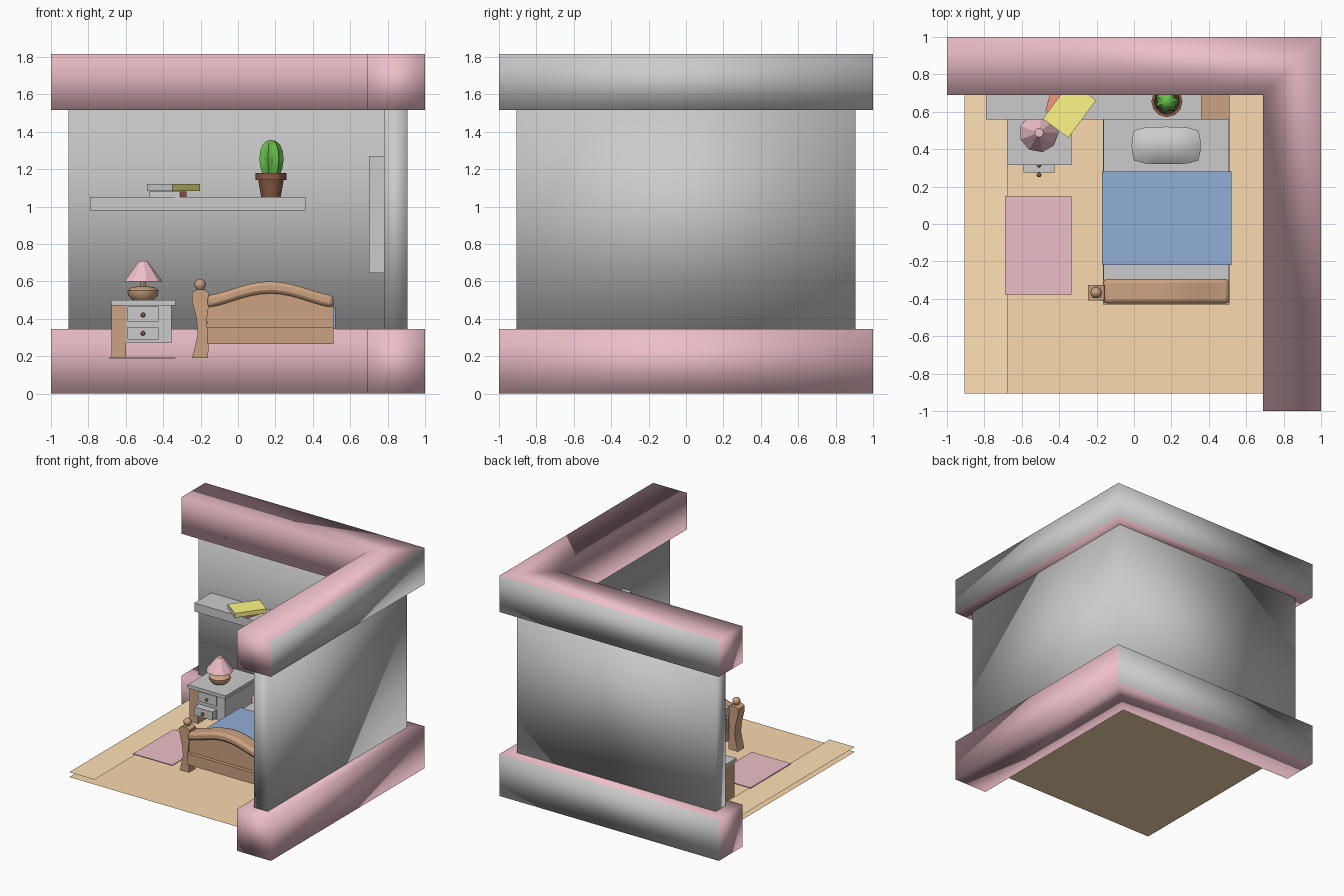
import bpy, bmesh, math
from mathutils import Matrix

if "Cube" in bpy.data.objects:
    bpy.data.objects.remove(bpy.data.objects["Cube"])

COLORS = dict(grey=(.8, .8, .8), pink=(.85, .52, .58), brown=(.6, .36, .22), floor=(.95, .7, .42),
              plank=(1, .76, .46), blue=(.28, .42, .68), yellow=(1, .92, .25), red=(.9, .32, .24),
              green=(.14, .5, .07), pot=(.24, .1, .06), soil=(.06, .03, .02))
MATS = {}


def mat(key):
    if key not in MATS:
        MATS[key] = bpy.data.materials.new(key)
        MATS[key].diffuse_color = (*COLORS[key], 1)
    return MATS[key]


def finish(name, bm, color=None, smooth=None):
    bmesh.ops.recalc_face_normals(bm, faces=bm.faces)
    me = bpy.data.meshes.new(name)
    bm.to_mesh(me)
    bm.free()
    ob = bpy.data.objects.new(name, me)
    bpy.context.collection.objects.link(ob)
    if color:
        me.materials.append(mat(color))
    if smooth is not None:
        bpy.ops.object.select_all(action='DESELECT')
        bpy.context.view_layer.objects.active = ob
        ob.select_set(True)
        bpy.ops.object.shade_smooth_by_angle(angle=math.radians(smooth))
    return ob


def box(name, x0, x1, y0, y1, z0, z1, color=None, turn=0):
    bm = bmesh.new()
    bmesh.ops.create_cube(bm, size=1)
    bm.transform(Matrix.Translation(((x0 + x1) / 2, (y0 + y1) / 2, (z0 + z1) / 2))
                 @ Matrix.Rotation(math.radians(turn), 4, 'Z')
                 @ Matrix.Diagonal((x1 - x0, y1 - y0, z1 - z0, 1)))
    return finish(name, bm, color)


def sheet(name, x0, x1, y0, y1, z, color):
    bm = bmesh.new()
    bm.faces.new([bm.verts.new(p) for p in ((x0, y0, z), (x1, y0, z), (x1, y1, z), (x0, y1, z))])
    return finish(name, bm, color)


def prism(name, pts, a, b, axis, color=None, smooth=None):
    """Extrude an outline along y (points are x,z) or z (points are x,y)."""
    bm = bmesh.new()
    f = bm.faces.new([bm.verts.new((u, a, v) if axis == 'y' else (u, v, a)) for u, v in pts])
    new = bmesh.ops.extrude_face_region(bm, geom=[f])['geom']
    d = (0, b - a, 0) if axis == 'y' else (0, 0, b - a)
    bmesh.ops.translate(bm, vec=d, verts=[g for g in new if isinstance(g, bmesh.types.BMVert)])
    return finish(name, bm, color, smooth)


def lathe(name, profile, cx, cy, n, color=None, smooth=None, rib=0):
    """Rings of (radius, z); rib pulls every second vertex inwards."""
    bm = bmesh.new()
    rings = [[bm.verts.new((cx + r * (1 - rib * (i % 2)) * math.cos(2 * math.pi * i / n),
                            cy + r * (1 - rib * (i % 2)) * math.sin(2 * math.pi * i / n), z))
              for i in range(n)] for r, z in profile]
    for lo, hi in zip(rings, rings[1:]):
        for i in range(n):
            bm.faces.new((lo[i], lo[(i + 1) % n], hi[(i + 1) % n], hi[i]))
    bm.faces.new(rings[0])
    bm.faces.new(rings[-1])
    return finish(name, bm, color, smooth)


def corner(name, out, inn, z0, z1, color, grey_test=None):
    """L-shaped run along the back and right sides, shaded fully smooth."""
    pts = [(-out, inn), (inn, inn), (inn, -out), (out, -out), (out, out), (-out, out)]
    ob = prism(name, pts, z0, z1, 'z', color, 180)
    if grey_test:
        ob.data.materials.append(mat('grey'))
        for p in ob.data.polygons:
            if grey_test(p.normal):
                p.material_index = 1


# Walls and thick bands
corner('wall', .905, .78, .33, 1.53, None)
corner('lower_band', 1, .69, 0, .345, 'pink', lambda n: n.y > .9)
corner('upper_band', 1, .69, 1.515, 1.815, 'pink', lambda n: n.y > .9 or n.x > .9)

# Floor and rug
sheet('floor', -.905, .75, -.905, .75, .145, 'floor')
sheet('floor_plank', -.905, -.675, -.905, .69, .185, 'plank')
box('rug', -.69, -.335, -.378, .147, .187, .194, 'pink')

# Window on the right wall: two framed sashes and a rail
for part, z0, z1 in (('lower', .645, .945), ('upper', .968, 1.27)):
    for side, y0, y1 in (('front', -.3, -.25), ('back', .25, .3)):
        box(f'window_{part}_{side}_stile', .70, .79, y0, y1, z0, z1)
    box(f'window_{part}_bottom', .70, .79, -.25, .25, z0, z0 + .04)
    box(f'window_{part}_top', .70, .79, -.25, .25, z1 - .04, z1)
    box(f'window_{part}_pane', .755, .785, -.25, .25, z0 + .04, z1 - .04)
box('window_rail', .70, .79, -.3, .3, .945, .968)

# Bed
box('bed_frame', -.165, .51, -.43, .78, .265, .357, 'brown')
box('headboard', -.165, .51, .56, .78, .357, .5, 'brown')
box('mattress', -.162, .508, -.30, .56, .355, .45)
box('blanket', -.172, .52, -.22, .28, .345, .462, 'blue')
N = 12
arch = []
for i in range(N + 1):
    t = i / N
    arch.append((-.165 + .675 * t, .525 + .075 * math.sin(math.pi * t) ** 1.5))
low = [(x, z - .065) for x, z in reversed(arch)]
prism('footboard_panel', [(x, z - .03) for x, z in arch] + [(.51, .355), (-.165, .355)],
      -.40, -.32, 'y', 'brown', 30)
cap = prism('footboard_cap', arch + low, -.425, -.295, 'y', 'brown', 40)
bev = cap.modifiers.new('round', 'BEVEL')
bev.width, bev.segments, bev.limit_method = .02, 2, 'ANGLE'
bev.angle_limit = math.radians(50)
prism('bed_post', [(-.245, .19), (-.16, .19), (-.157, .28), (-.168, .38), (-.157, .47), (-.157, .54), (-.18, .555),
                   (-.222, .555), (-.247, .54), (-.245, .49), (-.222, .40), (-.215, .32), (-.23, .25)],
      -.41, -.325, 'y', 'brown', 40)
lathe('bed_post_ball', [(.012, .545)] + [(.031 * math.sin(a), .583 - .031 * math.cos(a))
      for a in (.7, 1.15, 1.57, 2, 2.5, 3)], -.203, -.367, 10, 'brown', 40)

# Pillow: pinched cushion
bm = bmesh.new()
bmesh.ops.create_grid(bm, x_segments=6, y_segments=4, size=1)
bottom = bmesh.ops.duplicate(bm, geom=bm.verts[:] + bm.edges[:] + bm.faces[:])['geom']
bset = {g for g in bottom if isinstance(g, bmesh.types.BMVert)}
for v in bm.verts:
    h = .045 * ((1 - v.co.x ** 4) * (1 - v.co.y ** 2)) ** .5
    sx = .185 * (1 - .07 * v.co.y ** 2)
    sy = .1 * (1 - .2 * v.co.x ** 4)
    v.co = (.172 + v.co.x * sx, .42 + v.co.y * sy, .485 + (-h if v in bset else h))
bmesh.ops.remove_doubles(bm, verts=bm.verts, dist=.0005)
finish('pillow', bm, None, 60)

# Nightstand with one drawer pulled out
box('nightstand_top', -.68, -.333, .315, .75, .472, .5)
box('nightstand_side', -.675, -.6, .335, .75, .19, .472, 'brown')
box('nightstand_body', -.6, -.355, .335, .75, .27, .472)
box('upper_drawer', -.592, -.425, .325, .34, .385, .465)
box('lower_drawer', -.592, -.425, .275, .345, .288, .357)
for name, y, z in (('upper_knob', .315, .42), ('lower_knob', .263, .322)):
    bm = bmesh.new()
    bmesh.ops.create_icosphere(bm, subdivisions=2, radius=.013)
    bmesh.ops.translate(bm, vec=(-.508, y, z), verts=bm.verts)
    finish(name, bm, 'pot', 60)

# Lamp
LX, LY = -.508, .488
lathe('lamp_base', [(.055, .5), (.08, .525), (.083, .55), (.06, .568), (.03, .572)], LX, LY, 10, 'brown', 40)
lathe('lamp_neck', [(.014, .57), (.014, .63)], LX, LY, 8, 'brown')
lathe('lamp_shade', [(.105, .6), (.024, .708)], LX, LY, 9, 'pink')

# Wall shelf with two books
box('wall_shelf', -.79, .36, .56, .79, .98, 1.05)
for name, col, cx, cy, w, d, z0, z1, turn, page in (
        ('lower_book', 'red', -.375, .645, .17, .13, 1.05, 1.08, -15, (0, -1)),
        ('upper_book', 'yellow', -.345, .612, .25, .17, 1.083, 1.12, 53.5, (-1, 0))):
    bk = box(name, cx - w / 2, cx + w / 2, cy - d / 2, cy + d / 2, z0, z1, col, turn)
    bk.data.materials.append(mat('grey'))
    a = math.radians(turn)
    px = page[0] * math.cos(a) - page[1] * math.sin(a)
    py = page[0] * math.sin(a) + page[1] * math.cos(a)
    for p in bk.data.polygons:
        if p.normal.x * px + p.normal.y * py > .9:
            p.material_index = 1

# Potted cactus
CX, CY = .176, .655
lathe('plant_pot', [(.052, 1.05), (.068, 1.142), (.083, 1.142), (.083, 1.178), (.068, 1.178), (.066, 1.165)],
      CX, CY, 12, 'pot', 30)
lathe('soil', [(.066, 1.16), (.066, 1.168)], CX, CY, 12, 'soil')
lathe('cactus', [(.045, 1.165), (.06, 1.2), (.068, 1.25), (.064, 1.295), (.048, 1.333), (.025, 1.35), (.006, 1.355)],
      CX, CY, 14, 'green', 35, .24)

for m in bpy.data.materials:
    if m.users and not m.is_grease_pencil:
        m.use_nodes = True
        m.node_tree.nodes["Principled BSDF"].inputs["Base Color"].default_value = m.diffuse_color
